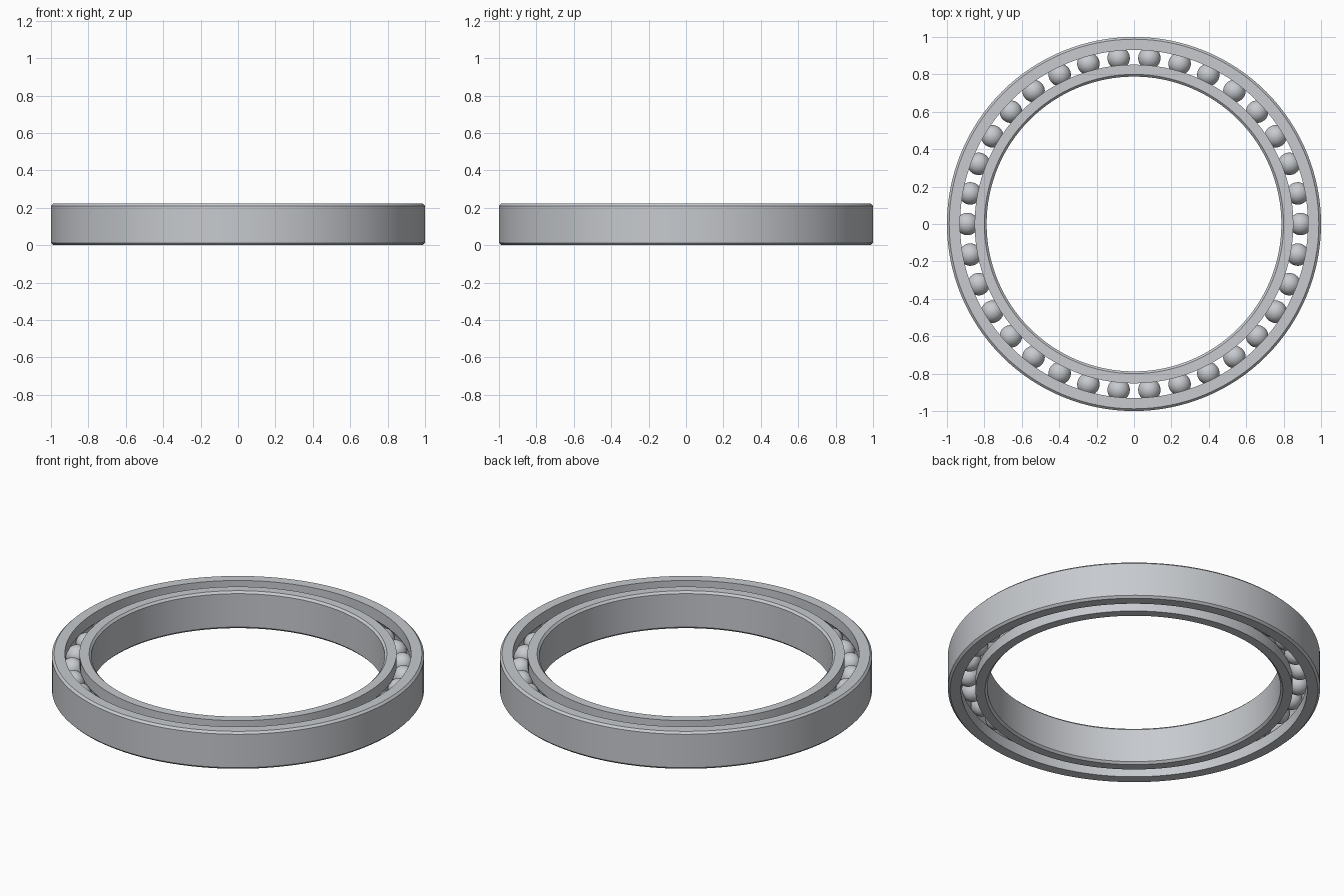
import bpy, bmesh, math
from mathutils import Matrix, Vector

if "Cube" in bpy.data.objects:
    bpy.data.objects.remove(bpy.data.objects["Cube"], do_unlink=True)

HEIGHT = 0.222
MID = HEIGHT / 2
CHAMFER = 0.012
PITCH = 0.891        # radius of the circle of ball centres
BALL_R = 0.06
BALLS = 34
SEGMENTS = 128

steel = bpy.data.materials.new("steel_grey")
steel.use_nodes = True
colour = (0.57, 0.59, 0.62, 1)
steel.diffuse_color = colour
steel.node_tree.nodes["Principled BSDF"].inputs["Base Color"].default_value = colour


def finish(name, bm):
    bmesh.ops.recalc_face_normals(bm, faces=bm.faces)
    mesh = bpy.data.meshes.new(name)
    bm.to_mesh(mesh)
    bm.free()
    mesh.materials.append(steel)
    obj = bpy.data.objects.new(name, mesh)
    bpy.context.collection.objects.link(obj)
    bpy.ops.object.select_all(action='DESELECT')
    obj.select_set(True)
    bpy.context.view_layer.objects.active = obj
    bpy.ops.object.shade_smooth_by_angle(angle=math.radians(30))
    return obj


def race(name, wall, shoulder):
    """Ring with a chamfered plain wall and a ball groove cut in its shoulder."""
    side = 1 if wall > shoulder else -1
    start = math.acos(abs(shoulder - PITCH) / BALL_R)
    groove = [(PITCH + side * BALL_R * math.cos(a), MID + BALL_R * math.sin(a))
              for a in (start * (i / 6 - 1) for i in range(13))]
    profile = [(shoulder, 0)] + groove + [
        (shoulder, HEIGHT), (wall - side * CHAMFER, HEIGHT),
        (wall, HEIGHT - CHAMFER), (wall, CHAMFER), (wall - side * CHAMFER, 0)]
    bm = bmesh.new()
    verts = [bm.verts.new((r, 0, z)) for r, z in profile]
    edges = [bm.edges.new((verts[i - 1], verts[i])) for i in range(len(verts))]
    bmesh.ops.spin(bm, geom=verts + edges, cent=(0, 0, 0), axis=(0, 0, 1),
                   angle=math.tau, steps=SEGMENTS, use_merge=True)
    bmesh.ops.remove_doubles(bm, verts=bm.verts, dist=1e-5)
    return finish(name, bm)


race("outer_race", 1.0, 0.93)
race("inner_race", 0.788, 0.852)

# Ring of balls between the races
bm = bmesh.new()
for i in range(BALLS):
    turn = Matrix.Rotation(math.tau * i / BALLS, 4, 'Z')
    place = turn @ Matrix.Translation(Vector((PITCH, 0, MID)))
    bmesh.ops.create_uvsphere(bm, u_segments=32, v_segments=16,
                              radius=BALL_R, matrix=place)
finish("balls", bm)
